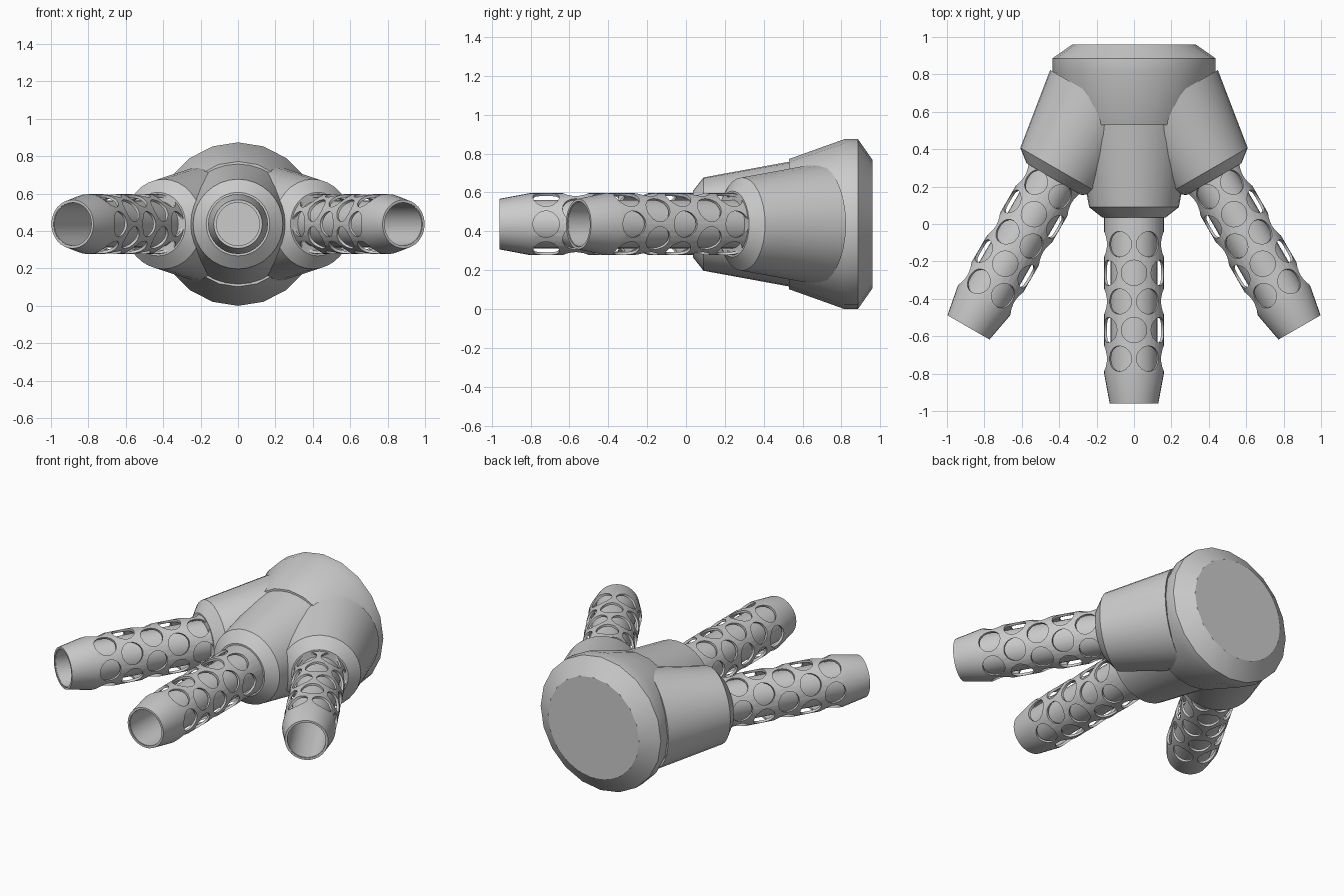
import bpy, bmesh
from math import sin, cos, pi, radians
from mathutils import Matrix, Vector

if "Cube" in bpy.data.objects:
    bpy.data.objects.remove(bpy.data.objects["Cube"])

HUB = Vector((0, 0.98, 0.437))   # point where the three pipe axes meet


def placed(angle):
    return Matrix.Translation(HUB) @ Matrix.Rotation(radians(angle), 4, 'Z')


def finish(bm, name):
    bmesh.ops.recalc_face_normals(bm, faces=bm.faces)
    me = bpy.data.meshes.new(name)
    bm.to_mesh(me)
    bm.free()
    ob = bpy.data.objects.new(name, me)
    bpy.context.collection.objects.link(ob)
    return ob


def activate(ob):
    bpy.ops.object.select_all(action='DESELECT')
    ob.select_set(True)
    bpy.context.view_layer.objects.active = ob


def smooth(ob):
    activate(ob)
    bpy.ops.object.shade_smooth_by_angle(angle=radians(30))


def lathe(name, profile, n, loop=False):
    """Revolve (distance, radius) points around the -y axis."""
    bm = bmesh.new()
    rings = [[bm.verts.new((r * sin(2 * pi * i / n), -t, r * cos(2 * pi * i / n)))
              for i in range(n)] for t, r in profile]
    pairs = list(zip(rings, rings[1:]))
    if loop:
        pairs.append((rings[-1], rings[0]))
    else:
        bm.faces.new(rings[0])
        bm.faces.new(rings[-1])
    for a, b in pairs:
        for i in range(n):
            j = (i + 1) % n
            bm.faces.new((a[i], a[j], b[j], b[i]))
    return finish(bm, name)


def hole_cutter(tip):
    """Five staggered rows of six radial plugs."""
    bm = bmesh.new()
    for row in range(5):
        t = tip - 0.24 - 0.153 * row
        for k in range(6):
            a = radians(60 * k + (0 if row % 2 else 30))
            m = (Matrix.Translation((0, -t, 0)) @ Matrix.Rotation(a, 4, 'Y')
                 @ Matrix.Translation((0, 0, 0.172)))
            bmesh.ops.create_cone(bm, cap_ends=True, segments=20, radius1=0.068,
                                  radius2=0.068, depth=0.1, matrix=m)
    return finish(bm, "hole_cutter")


def pipe(name, tip, angle):
    # perforated outer sleeve with tapered mouth
    sleeve = lathe(name + "_sleeve", [
        (tip - 1.12, 0.16), (tip - 0.16, 0.16), (tip, 0.13),
        (tip, 0.117), (tip - 0.15, 0.145), (tip - 1.12, 0.145)], 32, loop=True)
    cutter = hole_cutter(tip)
    mod = sleeve.modifiers.new("holes", 'BOOLEAN')
    mod.operation = 'DIFFERENCE'
    mod.solver = 'EXACT'
    mod.object = cutter
    activate(sleeve)
    bpy.ops.object.modifier_apply(modifier=mod.name)
    bpy.data.objects.remove(cutter)
    # inner liner, closed at the deep end
    liner = lathe(name + "_liner", [
        (tip - 1.1, 0.125), (tip - 0.1, 0.125), (tip - 0.005, 0.119),
        (tip - 0.005, 0.115), (tip - 0.1, 0.116), (tip - 1.0, 0.116)], 32)
    for ob in (sleeve, liner):
        smooth(ob)
        ob.matrix_world = placed(angle)


# main body with chamfered back rim
body = lathe("body", [(0.02, 0.33), (0.095, 0.437), (0.165, 0.437), (0.45, 0.335)], 20)
smooth(body)
body.matrix_world = placed(0)

# tapered sockets and their pipes: name, back, back radius, rim, pipe tip, angle
for side, back, r, rim, tip, ang in (("centre", 0.40, 0.33, 0.89, 1.94, 0),
                                     ("left", 0.36, 0.31, 0.80, 1.77, -30),
                                     ("right", 0.36, 0.31, 0.80, 1.77, 30)):
    socket = lathe(side + "_socket", [(back, r), (rim, 0.24), (rim + 0.055, 0.17)], 32)
    smooth(socket)
    socket.matrix_world = placed(ang)
    pipe(side + "_pipe", tip, ang)
